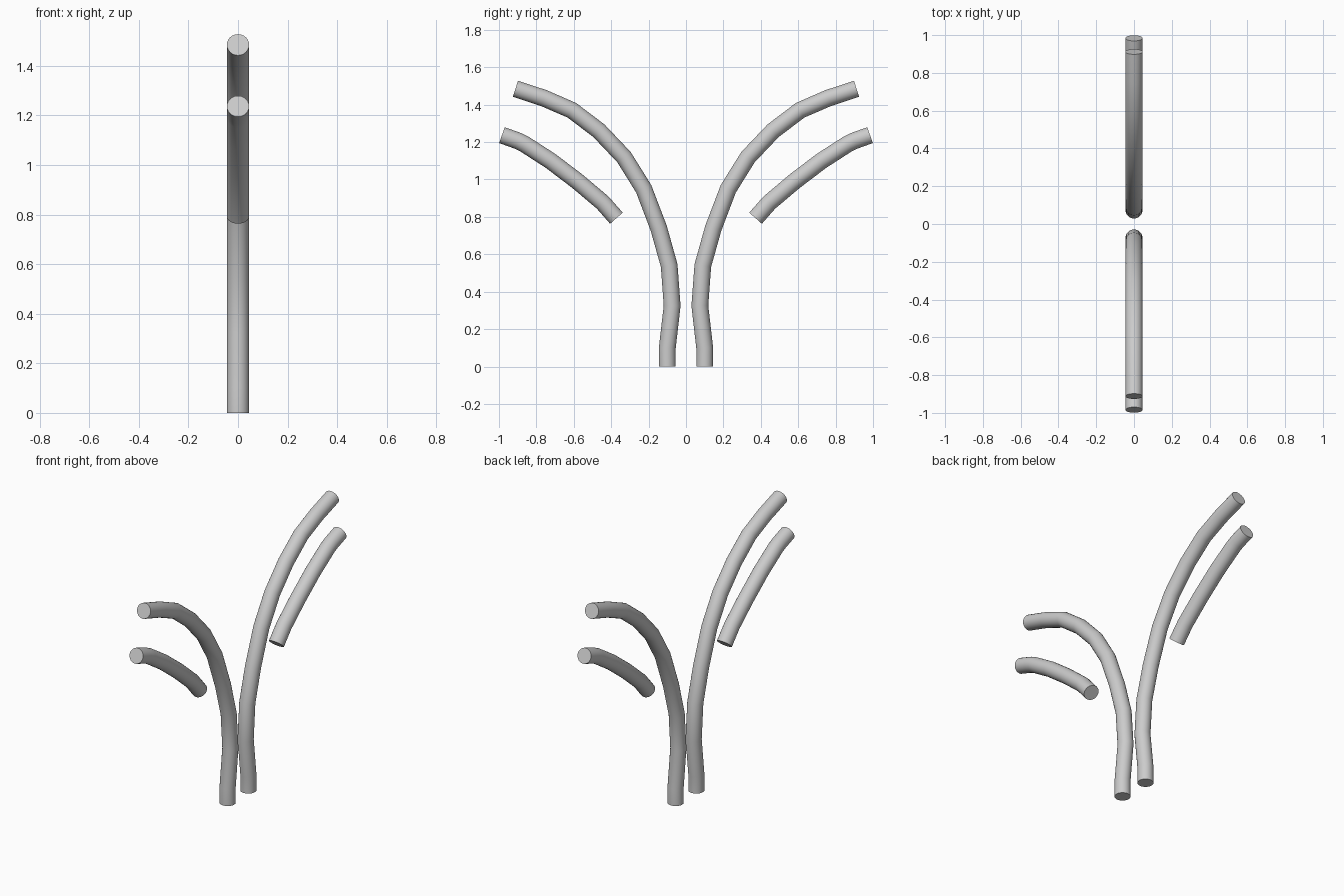
import bpy

if "Cube" in bpy.data.objects:
    bpy.data.objects.remove(bpy.data.objects["Cube"])

RADIUS = 0.045


def tube(name, path):
    """Capped round tube swept along (y, z) points, mirrored across y = 0."""
    curve = bpy.data.curves.new(name, 'CURVE')
    curve.dimensions = '3D'
    curve.bevel_depth = RADIUS
    curve.bevel_resolution = 10
    curve.use_fill_caps = True
    spline = curve.splines.new('POLY')
    spline.points.add(len(path) - 1)
    for point, (y, z) in zip(spline.points, path):
        point.co = (0, y, z, 1)
    obj = bpy.data.objects.new(name, curve)
    bpy.context.collection.objects.link(obj)
    bpy.ops.object.select_all(action='DESELECT')
    obj.select_set(True)
    bpy.context.view_layer.objects.active = obj
    bpy.ops.object.convert(target='MESH')
    obj = bpy.context.object
    bpy.ops.object.shade_smooth_by_angle()
    mirror = obj.modifiers.new("Mirror", 'MIRROR')
    mirror.use_axis = (False, True, False)
    mirror.use_mirror_merge = False
    return obj


# Tall pair: upright at the foot, then sweeping outward
tube("main_tubes", [
    (0.10, 0.0), (0.10, 0.10), (0.074, 0.325), (0.09, 0.54), (0.146, 0.74),
    (0.226, 0.95), (0.332, 1.12), (0.465, 1.26), (0.61, 1.37),
    (0.76, 1.435), (0.912, 1.485)])

# Short pair: floating arcs below the tall tubes
tube("side_tubes", [
    (0.372, 0.793), (0.445, 0.876), (0.58, 0.99), (0.725, 1.10),
    (0.865, 1.19), (0.90, 1.207), (0.984, 1.237)])
